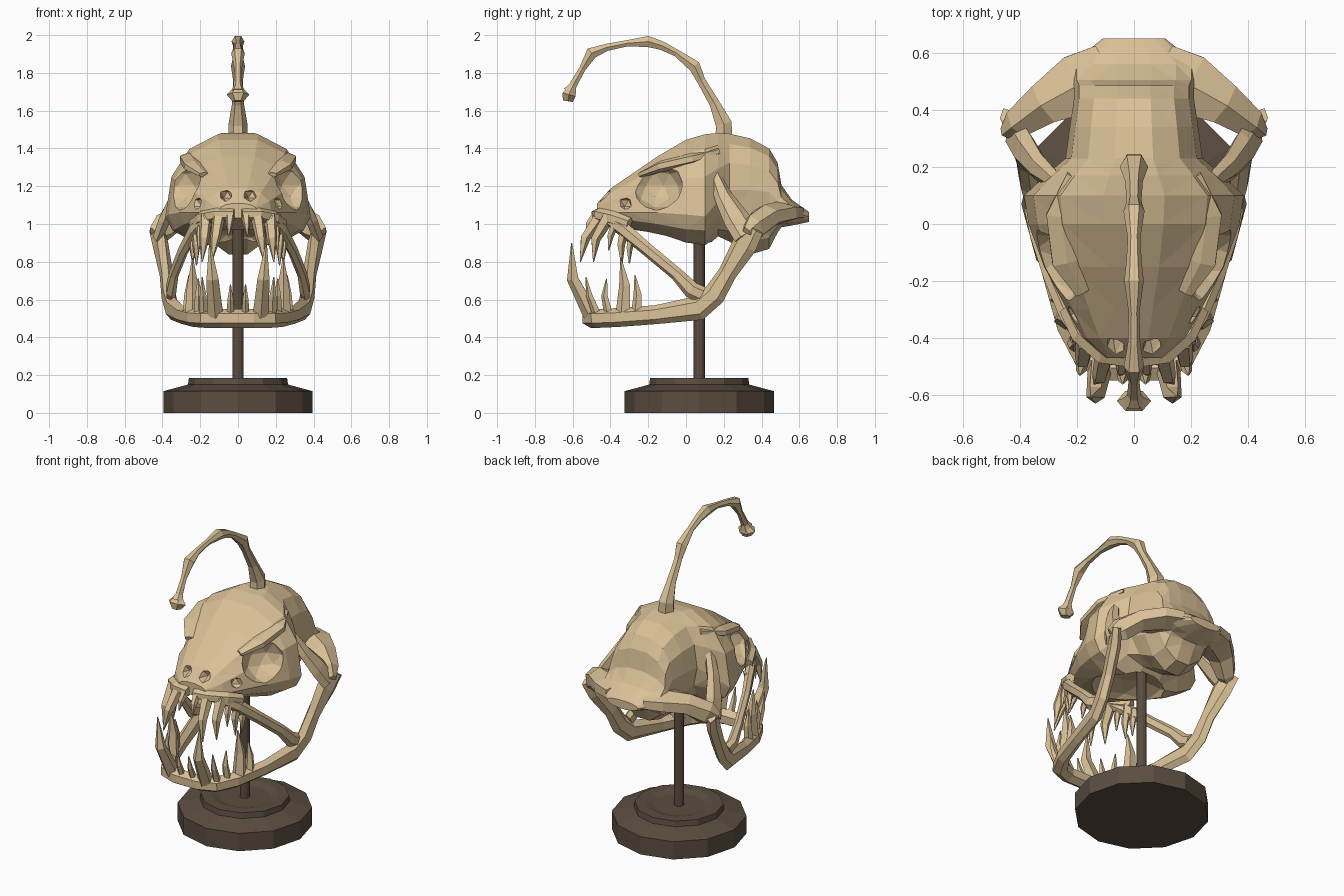
import bpy, bmesh, math
from mathutils import Vector


def material(name, rgb):
    m = bpy.data.materials.new(name)
    m.diffuse_color = (*rgb, 1)
    return m


BONE = material("bone tan", (0.70, 0.53, 0.31))
WOOD = material("dark stand", (0.105, 0.075, 0.052))


def loft(bm, rings):
    """Skin a list of closed rings and cap both ends."""
    rows = [[bm.verts.new(p) for p in r] for r in rings]
    n = len(rows[0])
    for a, b in zip(rows, rows[1:]):
        for i in range(n):
            j = (i + 1) % n
            bm.faces.new((a[i], a[j], b[j], b[i]))
    bm.faces.new(rows[0][::-1])
    bm.faces.new(rows[-1])


def finish(bm, name, mat):
    bmesh.ops.recalc_face_normals(bm, faces=bm.faces[:])
    me = bpy.data.meshes.new(name)
    bm.to_mesh(me)
    bm.free()
    me.materials.append(mat)
    ob = bpy.data.objects.new(name, me)
    bpy.context.collection.objects.link(ob)
    return ob


def tube_rings(path, sides=6, ref=(0, 0, 1)):
    """path: (x, y, z, half-thickness, half-height); height follows ref."""
    pts = [Vector(p[:3]) for p in path]
    rings = []
    for i, p in enumerate(path):
        t = (pts[min(i + 1, len(pts) - 1)] - pts[max(i - 1, 0)]).normalized()
        up = Vector(ref)
        up = (up - up.dot(t) * t).normalized()
        side = t.cross(up)
        ring = []
        for k in range(sides):
            a = 2 * math.pi * (k + 0.5) / sides
            ring.append(pts[i] + side * p[3] * math.cos(a) + up * p[4] * math.sin(a))
        rings.append(ring)
    return rings


def mirrored(rings):
    return [[Vector((-p.x, p.y, p.z)) for p in r] for r in rings]


def bone_pair(name, path, sides=6, ref=(0, 0, 1)):
    bm = bmesh.new()
    r = tube_rings(path, sides, ref)
    loft(bm, r)
    loft(bm, mirrored(r))
    return finish(bm, name, BONE)


# --- stand: stepped twelve-sided base and pole
def disc(r, z, n=12):
    return [Vector((r * math.cos(2 * math.pi * k / n), 0.07 + r * math.sin(2 * math.pi * k / n), z))
            for k in range(n)]


bm = bmesh.new()
loft(bm, [disc(r, z) for r, z in ((0.395, 0), (0.395, 0.115), (0.265, 0.15), (0.26, 0.185),
                                  (0.2, 0.185), (0.15, 0.172), (0.04, 0.172))])
finish(bm, "stand_base", WOOD)
bm = bmesh.new()
loft(bm, [disc(0.03, 0.16), disc(0.03, 1.08)])
finish(bm, "stand_pole", WOOD)

# --- cranium: cross-sections along y (y, half width, z of widest, z top, z bottom)
stations = [
    (-0.47, 0.10, 1.07, 1.11, 1.03), (-0.40, 0.18, 1.06, 1.19, 1.00), (-0.30, 0.235, 1.06, 1.26, 0.97),
    (-0.15, 0.315, 1.06, 1.365, 0.92), (0.0, 0.37, 1.05, 1.455, 0.87), (0.10, 0.385, 1.04, 1.485, 0.87),
    (0.17, 0.31, 1.12, 1.49, 0.93), (0.23, 0.24, 1.18, 1.485, 0.90), (0.34, 0.225, 1.18, 1.46, 0.83),
    (0.44, 0.21, 1.17, 1.405, 0.86), (0.485, 0.21, 1.12, 1.33, 0.95), (0.505, 0.22, 1.08, 1.21, 0.98),
    (0.56, 0.22, 1.06, 1.13, 0.99), (0.65, 0.11, 1.04, 1.065, 1.01)]
N = 14
rings = []
for y, w, zw, zt, zb in stations:
    ring = []
    for k in range(N):
        a = 2 * math.pi * k / N
        c, s = math.cos(a), math.sin(a)
        x = math.copysign(abs(c) ** (0.85 if s >= 0 else 1.0), c) * w
        z = zw + (zt - zw) * abs(s) ** 0.9 if s >= 0 else zw + (zw - zb) * s
        ring.append(Vector((x, y, z)))
    rings.append(ring)
bm = bmesh.new()
loft(bm, rings)
bmesh.ops.triangulate(bm, faces=bm.faces[:])
skull = finish(bm, "cranium", BONE)

# --- carve eye sockets, nostrils and hollow palate
cuts = [((0, -0.12, 0.87), (0.23, 0.29, 0.13), 2)]
for s in (1, -1):
    cuts += [((s * 0.32, -0.165, 1.205), (0.145, 0.145, 0.13), 2),
             ((s * 0.065, -0.45, 1.155), (0.038, 0.08, 0.035), 1),
             ((s * 0.235, -0.325, 1.11), (0.06, 0.04, 0.038), 1)]
for loc, scale, sub in cuts:
    bpy.ops.mesh.primitive_ico_sphere_add(subdivisions=sub, radius=1.04, location=loc)
    cutter = bpy.context.object
    cutter.scale = scale
    cutter.data.materials.append(BONE)
    cutter.hide_render = True
    mod = skull.modifiers.new("carve", "BOOLEAN")
    mod.operation, mod.object, mod.solver = "DIFFERENCE", cutter, "EXACT"
    bpy.context.view_layer.objects.active = skull
    bpy.ops.object.modifier_apply(modifier=mod.name)
    bpy.data.objects.remove(cutter)

# --- side bones of the skull: rear flange is a broad sloping plate
bone_pair("rear_flange", [(0.09, 0.55, 1.06, 0.10, 0.05), (0.19, 0.49, 1.06, 0.125, 0.06),
                          (0.31, 0.425, 1.04, 0.085, 0.065), (0.40, 0.36, 0.98, 0.06, 0.075),
                          (0.445, 0.325, 0.945, 0.025, 0.045)])
bone_pair("temporal_bar", [(0.27, 0.15, 1.26, 0.03, 0.03), (0.335, 0.20, 1.14, 0.03, 0.05),
                           (0.385, 0.265, 1.03, 0.035, 0.07), (0.42, 0.32, 0.94, 0.03, 0.07)],
          6, (0, 1, 0))
bone_pair("brow_ridge", [(0.18, -0.24, 1.26, 0.03, 0.015), (0.235, -0.13, 1.305, 0.06, 0.03),
                         (0.255, 0.03, 1.345, 0.06, 0.03), (0.21, 0.17, 1.385, 0.03, 0.02)])
bone_pair("upper_jaw_bar", [(0.16, -0.43, 1.04, 0.03, 0.03), (0.23, -0.33, 0.97, 0.03, 0.04),
                            (0.29, -0.2, 0.86, 0.025, 0.035), (0.34, -0.05, 0.735, 0.025, 0.035),
                            (0.355, 0.03, 0.65, 0.03, 0.045), (0.355, 0.085, 0.625, 0.025, 0.045)])
bone_pair("gum_ridge", [(0.02, -0.475, 1.05, 0.03, 0.03), (0.11, -0.46, 1.05, 0.035, 0.035),
                        (0.19, -0.39, 1.03, 0.035, 0.04), (0.235, -0.3, 1.0, 0.03, 0.035)])

# --- lower jaw: one bar from hinge to chin to hinge
half = [(0.435, 0.36, 0.98, 0.03, 0.06), (0.41, 0.31, 0.89, 0.035, 0.07),
        (0.38, 0.22, 0.74, 0.035, 0.05), (0.37, 0.15, 0.625, 0.035, 0.06),
        (0.35, 0.07, 0.555, 0.035, 0.065), (0.295, -0.16, 0.52, 0.035, 0.05),
        (0.235, -0.36, 0.505, 0.04, 0.05), (0.17, -0.47, 0.50, 0.05, 0.05),
        (0.08, -0.505, 0.50, 0.05, 0.05)]
path = half + [(-p[0], *p[1:]) for p in half[::-1]]
bm = bmesh.new()
loft(bm, tube_rings(path, 6))
finish(bm, "lower_jaw", BONE)


# --- teeth: curved tapering spikes (root, tip, radius, forward bow)
def teeth(name, rows):
    bm = bmesh.new()
    for root, tip, r, bow in rows:
        a, b = Vector(root), Vector(tip)
        m = a.lerp(b, 0.5) + Vector((0, bow, 0))
        rr = tube_rings([(*a, r, r), (*m, r * 0.75, r * 0.75), (*b, 0.003, 0.003)], 5, (1, 0, 0))
        loft(bm, rr)
        loft(bm, mirrored(rr))
    return finish(bm, name, BONE)


teeth("upper_teeth", [
    ((0.04, -0.47, 1.06), (0.05, -0.53, 0.94), 0.025, -0.015),
    ((0.10, -0.45, 1.05), (0.14, -0.56, 0.80), 0.037, -0.03),
    ((0.17, -0.41, 1.04), (0.19, -0.49, 0.80), 0.037, -0.03),
    ((0.20, -0.37, 1.02), (0.21, -0.41, 0.86), 0.025, -0.01),
    ((0.22, -0.32, 1.00), (0.22, -0.34, 0.78), 0.03, -0.015),
    ((0.24, -0.28, 0.96), (0.24, -0.30, 0.79), 0.025, -0.01)])
teeth("lower_teeth", [
    ((0.04, -0.51, 0.52), (0.04, -0.56, 0.68), 0.022, -0.01),
    ((0.12, -0.50, 0.52), (0.15, -0.605, 0.90), 0.045, -0.045),
    ((0.18, -0.47, 0.52), (0.19, -0.53, 0.72), 0.025, -0.01),
    ((0.21, -0.41, 0.53), (0.21, -0.42, 0.71), 0.025, -0.015),
    ((0.24, -0.33, 0.53), (0.24, -0.345, 0.82), 0.042, 0.015),
    ((0.265, -0.26, 0.53), (0.26, -0.27, 0.73), 0.03, 0.01)])

# --- lure stalk: jointed spine curving forward, knob at the end
stalk = [(0.20, 1.46, 0.05), (0.20, 1.53, 0.05), (0.15, 1.64, 0.031), (0.08, 1.76, 0.026),
         (0.045, 1.835, 0.037), (-0.05, 1.905, 0.022), (-0.13, 1.945, 0.027), (-0.20, 1.966, 0.034),
         (-0.31, 1.957, 0.019), (-0.42, 1.935, 0.022), (-0.50, 1.905, 0.036), (-0.55, 1.82, 0.019),
         (-0.60, 1.73, 0.024), (-0.615, 1.70, 0.04)]
bm = bmesh.new()
loft(bm, tube_rings([(0, y, z, r, r) for y, z, r in stalk], 6, (1, 0, 0)))
finish(bm, "lure_stalk", BONE)
bm = bmesh.new()
loft(bm, tube_rings([(0, -0.605, 1.72, 0.02, 0.025), (0, -0.62, 1.685, 0.042, 0.06),
                     (0, -0.625, 1.65, 0.03, 0.03)], 6, (1, 0, 0)))
finish(bm, "lure_knob", BONE)
